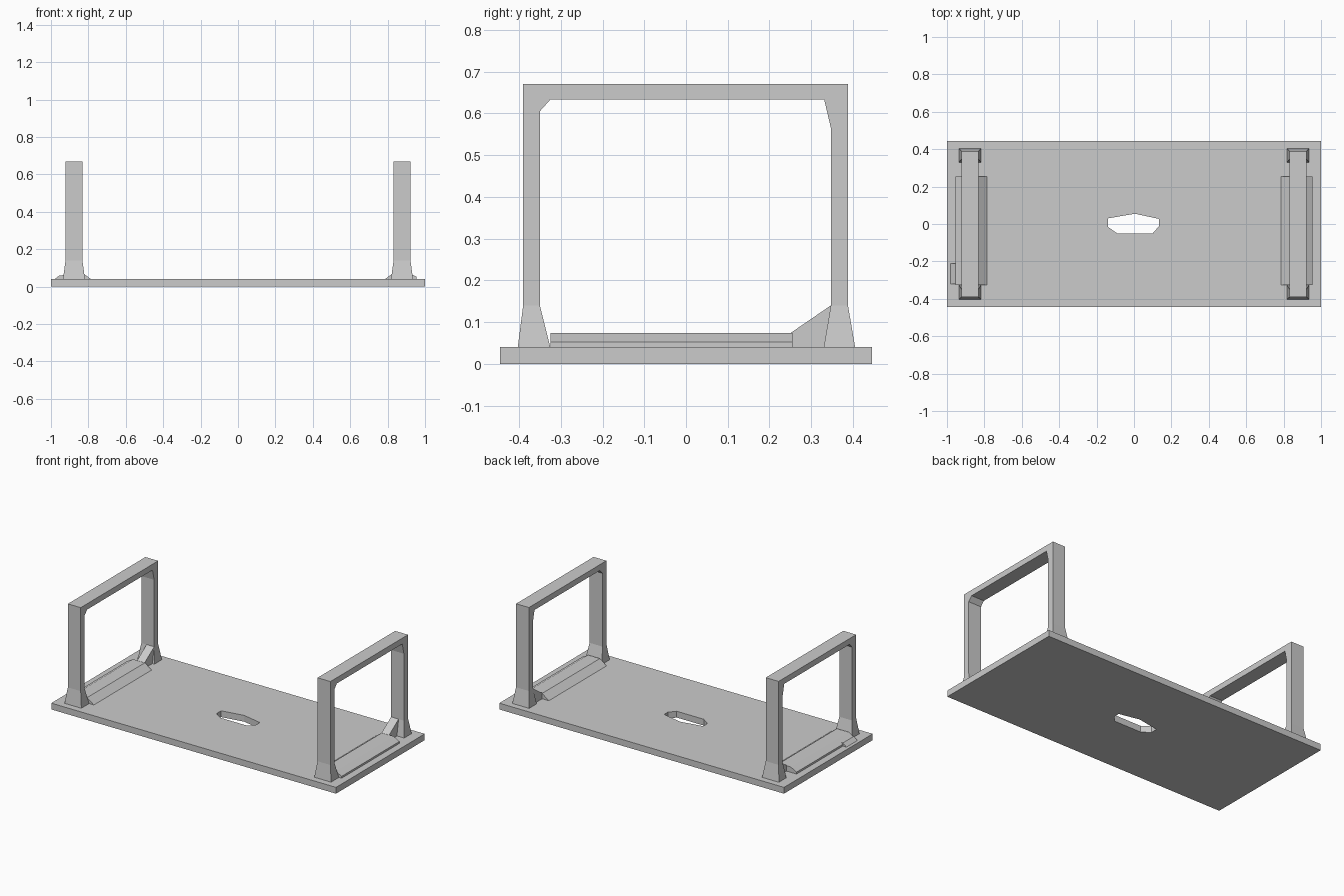
import bpy, bmesh

if "Cube" in bpy.data.objects:
    bpy.data.objects.remove(bpy.data.objects["Cube"])


def make_object(name, bm):
    bmesh.ops.recalc_face_normals(bm, faces=bm.faces)
    mesh = bpy.data.meshes.new(name)
    bm.to_mesh(mesh)
    bm.free()
    obj = bpy.data.objects.new(name, mesh)
    bpy.context.collection.objects.link(obj)
    return obj


def loft(name, bottom, top):
    """Solid between two matching loops of 3D points."""
    bm = bmesh.new()
    a = [bm.verts.new(p) for p in bottom]
    b = [bm.verts.new(p) for p in top]
    n = len(a)
    bm.faces.new(a)
    bm.faces.new(b)
    for i in range(n):
        j = (i + 1) % n
        bm.faces.new((a[i], a[j], b[j], b[i]))
    return make_object(name, bm)


def rect(x0, x1, y0, y1, z):
    return [(x0, y0, z), (x1, y0, z), (x1, y1, z), (x0, y1, z)]


T = 0.04  # slab thickness

# Slab with an irregular central opening
slab = loft("slab", rect(-1, 1, -0.445, 0.445, 0), rect(-1, 1, -0.445, 0.445, T))
hole = [(-0.14, 0.03), (-0.14, -0.015), (-0.09, -0.05), (0.1, -0.05),
        (0.135, -0.01), (0.135, 0.027), (0.005, 0.055)]
cutter = loft("opening_cutter", [(x, y, -0.1) for x, y in hole],
              [(x, y, 0.1) for x, y in hole])
cutter.hide_render = True
cutter.hide_viewport = True
cut = slab.modifiers.new("opening", 'BOOLEAN')
cut.operation = 'DIFFERENCE'
cut.solver = 'EXACT'
cut.object = cutter

# Inverted U outline of a hoop in (y, z)
hoop = [(-0.39, 0.14), (-0.39, 0.67), (0.388, 0.67), (0.388, 0.14), (0.347, 0.14),
        (0.347, 0.565), (0.331, 0.633), (-0.325, 0.633), (-0.35, 0.605), (-0.35, 0.14)]

for s, side in ((-1, "left"), (1, "right")):
    xi, xo = 0.832 * s, 0.922 * s
    loft(side + "_hoop", [(xi, y, z) for y, z in hoop], [(xo, y, z) for y, z in hoop])

    # Flared feet
    for end, t, b in (("front", (-0.39, -0.35), (-0.403, -0.325)),
                      ("back", (0.347, 0.388), (0.33, 0.405))):
        loft(f"{side}_{end}_foot", rect(0.818 * s, 0.936 * s, *b, T),
             rect(xi, xo, *t, 0.14))

    # Low sloped rail joining the feet
    rail = [(0.785 * s, T), (0.832 * s, 0.074), (0.915 * s, 0.074),
            (0.955 * s, 0.052), (0.955 * s, T)]
    loft(side + "_rail", [(x, -0.325, z) for x, z in rail],
         [(x, 0.255, z) for x, z in rail])

    # Corner gusset rising to the back post
    gusset = [(0.252, T), (0.252, 0.075), (0.347, 0.14), (0.36, T)]
    loft(side + "_gusset", [(0.832 * s, y, z) for y, z in gusset],
         [(0.885 * s, y, z) for y, z in gusset])

# Outer step beside the left rail
loft("left_step", rect(-0.98, -0.91, -0.32, -0.21, T),
     rect(-0.955, -0.91, -0.32, -0.21, 0.06))
